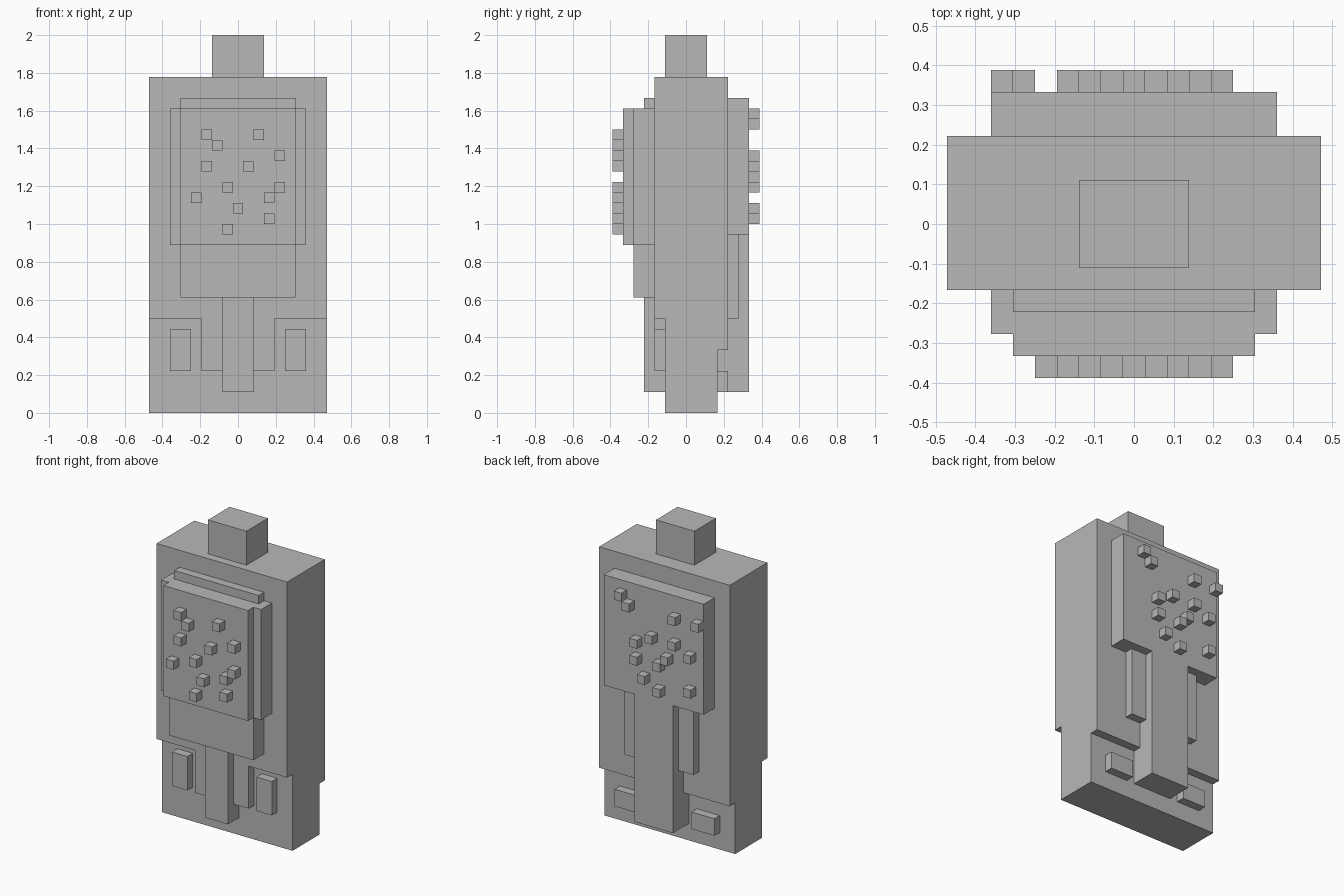
import bpy
import bmesh
from mathutils import Vector

U = 1 / 18                       # one block
MID_X, MID_Y = 8.5, 7            # middle of the block grid

cube = bpy.data.objects.get("Cube")
if cube:
    bpy.data.objects.remove(cube, do_unlink=True)

grey = bpy.data.materials.new("plain grey")
grey.use_nodes = True
grey.diffuse_color = (0.48, 0.48, 0.48, 1)
grey.node_tree.nodes["Principled BSDF"].inputs["Base Color"].default_value = grey.diffuse_color


def place(x, y, z):
    return Vector(((x - MID_X) * U, (y - MID_Y) * U, z * U))


def finish(name, bm):
    bmesh.ops.recalc_face_normals(bm, faces=bm.faces)
    mesh = bpy.data.meshes.new(name)
    bm.to_mesh(mesh)
    bm.free()
    mesh.materials.append(grey)
    obj = bpy.data.objects.new(name, mesh)
    bpy.context.collection.objects.link(obj)
    return obj


def add_box(bm, xs, ys, zs):
    """Add a box spanning block ranges on each axis."""
    low, high = place(xs[0], ys[0], zs[0]), place(xs[1], ys[1], zs[1])
    new = bmesh.ops.create_cube(bm, size=1)["verts"]
    bmesh.ops.scale(bm, vec=high - low, verts=new)
    bmesh.ops.translate(bm, vec=(low + high) / 2, verts=new)


def box(name, xs, ys, zs):
    bm = bmesh.new()
    add_box(bm, xs, ys, zs)
    return finish(name, bm)


def pair(name, xs, ys, zs):
    """A box and its mirror image across the middle."""
    box("right_" + name, xs, ys, zs)
    box("left_" + name, (2 * MID_X - xs[1], 2 * MID_X - xs[0]), ys, zs)


def studs(name, spots, y):
    bm = bmesh.new()
    for x, z in spots:
        add_box(bm, (x, x + 1), (y, y + 1), (z, z + 1))
    return finish(name, bm)


# Body: stepped side profile pushed across the full width
profile = [(5, 0), (10, 0), (10, 6), (11, 6), (11, 32), (4, 32), (4, 9), (5, 9)]
bm = bmesh.new()
side = bm.faces.new([bm.verts.new(place(0, y, z)) for y, z in profile])
pushed = bmesh.ops.extrude_face_region(bm, geom=[side], use_keep_orig=True)["geom"]
bmesh.ops.translate(bm, vec=(17 * U, 0, 0),
                    verts=[g for g in pushed if isinstance(g, bmesh.types.BMVert)])
finish("body", bm)

box("top_knob", (6, 11), (5, 9), (32, 36))

# Front
box("front_backing_plate", (2, 15), (2, 4), (16, 29))
box("front_panel", (3, 14), (1, 2), (16, 29))
box("front_lower_panel", (3, 14), (2, 4), (11, 16))
box("front_top_ledge", (3, 14), (3, 4), (29, 30))
box("front_stem", (7, 10), (3, 5), (2, 11))
box("front_skirt", (5, 12), (4, 5), (4, 9))
pair("front_pad", (2, 4), (4, 5), (4, 8))

# Back
box("back_panel", (2, 15), (11, 13), (17, 30))
box("back_stem", (6, 11), (10, 13), (2, 17))
pair("back_strip", (4, 6), (11, 12), (9, 17))
pair("back_pad", (2, 5), (10, 11), (2, 4))

# Scattered studs on both panels
studs("front_studs", [(5, 26), (6, 25), (10, 26), (12, 24), (5, 23), (9, 23), (7, 21),
                      (12, 21), (4, 20), (11, 20), (8, 19), (11, 18), (7, 17)], 0)
studs("back_studs", [(12, 28), (11, 27), (5, 27), (2, 27), (8, 24), (10, 23), (5, 24),
                     (10, 21), (6, 22), (3, 23), (7, 21), (9, 19), (7, 18), (3, 19)], 13)
